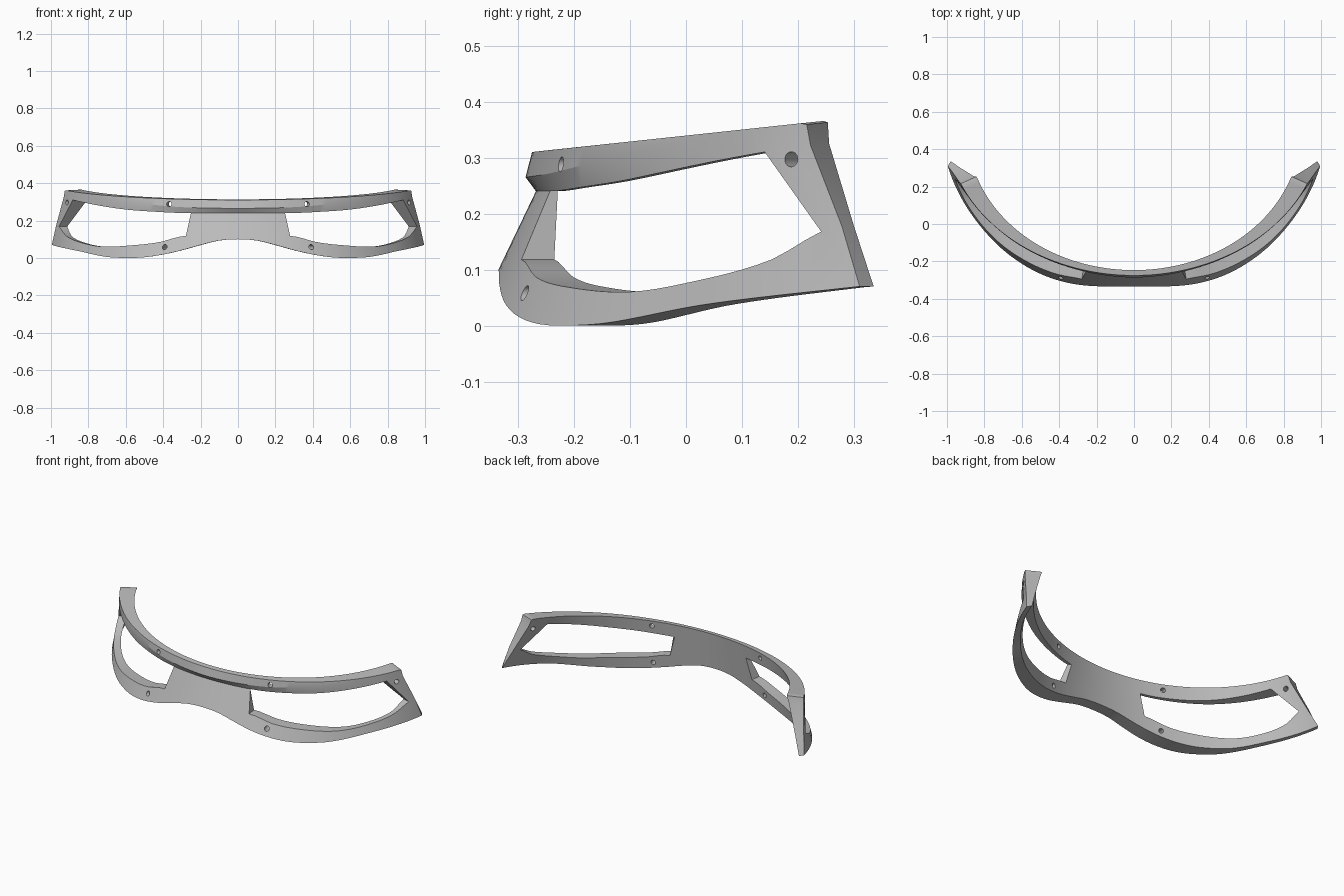
import bpy, bmesh, math
from mathutils import Vector

if "Cube" in bpy.data.objects:
    bpy.data.objects.remove(bpy.data.objects["Cube"])

CENTRE_Y = 0.538          # shared centre of all the plan ellipses
NOSE, OPEN, END = 8, 28, 4  # columns in nose plate, eye opening and end web
COLS = NOSE + OPEN + END

grey = bpy.data.materials.new("satin grey")
grey.use_nodes = True
grey.diffuse_color = (0.5, 0.5, 0.5, 1)
grey.node_tree.nodes["Principled BSDF"].inputs["Base Color"].default_value = (0.5, 0.5, 0.5, 1)


def lerp(a, b, f):
    return a + (b - a) * f


def curve(points, t):
    """Smooth interpolation through (t, value) points."""
    n = len(points)
    if t <= points[0][0]:
        return points[0][1]
    if t >= points[-1][0]:
        return points[-1][1]
    i = max(k for k in range(n - 1) if points[k][0] <= t)

    def slope(k):
        if k in (0, n - 1):
            return 0 if k == 0 else (points[k][1] - points[k-1][1]) / (points[k][0] - points[k-1][0])
        return (points[k+1][1] - points[k-1][1]) / (points[k+1][0] - points[k-1][0])
    (t0, v0), (t1, v1) = points[i], points[i + 1]
    h = t1 - t0
    f = (t - t0) / h
    return (v0 * (1 + 2*f) * (1 - f)**2 + v1 * f*f * (3 - 2*f)
            + h * slope(i) * f * (1 - f)**2 + h * slope(i + 1) * f*f * (f - 1))


# Height profiles along the arc (angle from the front, height)
BOTTOM = [(0, .1), (.1, .093), (.2, .068), (.3, .04), (.4, .018), (.5, .004),
          (.6, 0), (.75, .006), (.98, .038), (1.31, .07)]
SILL = [(.27, .118), (.42, .085), (.55, .07), (.76, .06), (.91, .075),
        (1.1, .115), (1.21, .168), (1.27, .18)]
BROW = [(.26, .24), (.45, .247), (.665, .262), (1.06, .31), (1.2, .325)]
# Angles of nose edge, opening end and outer end for each row
BREAKS = [(.28, 1.23, 1.311), (.275, 1.21, 1.255), (.25, 1.06, 1.172),
          (.25, 1.055, 1.163), (.25, 1.05, 1.148)]
INNER_SHIFT = [.006, .012, .03, .034, .038]


def ellipse(z, t, inner, lip=0):
    if inner:
        f = (z - .07) / .26
        a, b = lerp(1.012, .917, f), lerp(.808, .783, f)
    else:
        a = lerp(1.03, 1.009, (z - .07) / .29)
        b = .873 - .067 * (z - .1) / .14 if z < .24 else .806 + .007 * min(1, (z - .24) / .07)
        b += lip
    return Vector((a * math.sin(t), CENTRE_Y - b * math.cos(t), z))


def angle(row, col, inner):
    nose, opening, end = BREAKS[row]
    if inner:
        end += INNER_SHIFT[row]
    if col <= NOSE:
        return nose * col / NOSE
    if col <= NOSE + OPEN:
        return lerp(nose, opening, (col - NOSE) / OPEN)
    return lerp(opening, end, (col - NOSE - OPEN) / END)


def point(row, col, inner):
    t = angle(row, abs(col), inner)
    b = .783 if inner else .813
    top = .31 + .107 * (CENTRE_Y - b * math.cos(t) + .275)
    lip = 0
    if row == 0:
        z = curve(BOTTOM, t)
    elif row == 1:
        z = curve(SILL, t)
    elif row == 2:
        z = curve(BROW, t)
    elif row == 3:
        fade = min(1, t / .9)
        z = lerp(curve(BROW, t), top, lerp(.36, .92, fade ** 2))
        lip = .016 * (1 - fade)
    else:
        z = top
    p = ellipse(z, t, inner, lip)
    if col < 0:
        p.x = -p.x
    return p


# Wraparound frame: outer and inner skins joined by walls on every open edge
bm = bmesh.new()
skins = [{(r, c): bm.verts.new(point(r, c, inner))
          for r in range(5) for c in range(-COLS, COLS + 1)} for inner in (False, True)]
edges = set()
for r in range(4):
    for c in range(-COLS, COLS):
        band = c if c >= 0 else -c - 1
        if r == 1 and NOSE <= band < NOSE + OPEN:
            continue
        quad = [(r, c), (r, c + 1), (r + 1, c + 1), (r + 1, c)]
        bm.faces.new([skins[0][k] for k in quad])
        bm.faces.new([skins[1][k] for k in reversed(quad)])
        edges.update(zip(quad, quad[1:] + quad[:1]))
for a, b in edges:
    if (b, a) not in edges:
        bm.faces.new([skins[0][b], skins[0][a], skins[1][a], skins[1][b]])
bmesh.ops.recalc_face_normals(bm, faces=bm.faces)
mesh = bpy.data.meshes.new("visor_frame")
bm.to_mesh(mesh)
bm.free()
mesh.materials.append(grey)
frame = bpy.data.objects.new("visor_frame", mesh)
bpy.context.collection.objects.link(frame)

# Screw holes: drilled square to the curve on both sides
bm = bmesh.new()
for t, z in ((.37, .288), (.39, .058), (1.125, .297)):
    for side in (-1, 1):
        p = ellipse(z, t, False)
        p.x *= side
        normal = Vector((side * math.sin(t), -1.2 * math.cos(t), 0)).normalized()
        matrix = normal.to_track_quat('Z', 'Y').to_matrix().to_4x4()
        matrix.translation = p
        bmesh.ops.create_cone(bm, cap_ends=True, segments=20, radius1=.0135,
                              radius2=.0135, depth=.26, matrix=matrix)
cut_mesh = bpy.data.meshes.new("hole_cutter")
bm.to_mesh(cut_mesh)
bm.free()
cut_mesh.materials.append(grey)
cutter = bpy.data.objects.new("hole_cutter", cut_mesh)
bpy.context.collection.objects.link(cutter)
cutter.hide_render = True

drill = frame.modifiers.new("screw_holes", 'BOOLEAN')
drill.operation = 'DIFFERENCE'
drill.solver = 'EXACT'
drill.object = cutter
bpy.ops.object.select_all(action='DESELECT')
bpy.context.view_layer.objects.active = frame
frame.select_set(True)
bpy.ops.object.modifier_apply(modifier=drill.name)
bpy.data.objects.remove(cutter)
bpy.ops.object.shade_smooth_by_angle(angle=math.radians(20))
